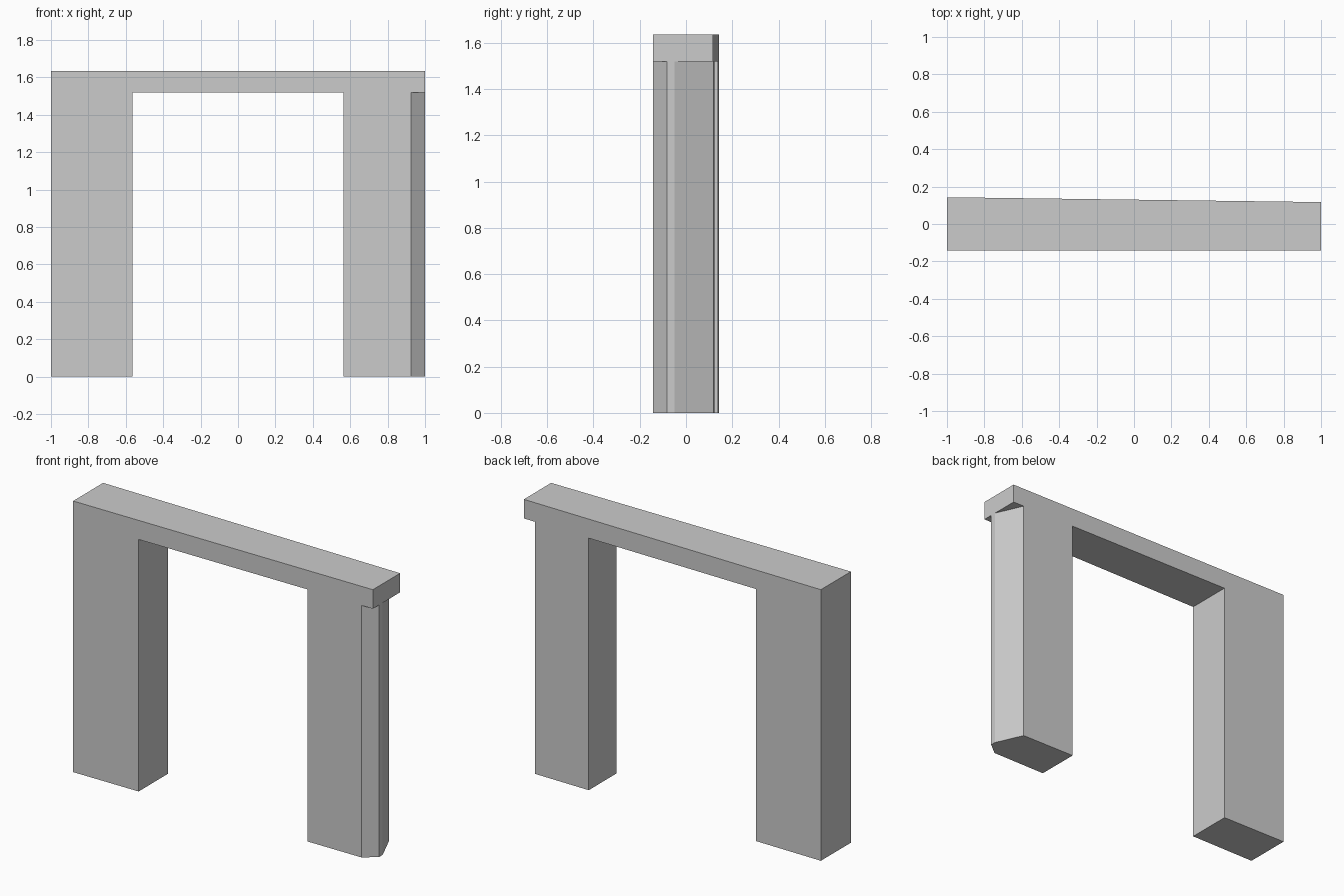
import bpy
import bmesh

cube = bpy.data.objects.get("Cube")
if cube:
    bpy.data.objects.remove(cube, do_unlink=True)

# Single plain grey
grey = bpy.data.materials.new("light_grey")
grey.use_nodes = True
colour = (0.6, 0.6, 0.6, 1)
grey.diffuse_color = colour
grey.node_tree.nodes["Principled BSDF"].inputs["Base Color"].default_value = colour

FRONT = -0.143
OUTER, INNER = 1.0, 0.563
SOFFIT, TOP = 1.52, 1.635


def back(x):
    """Back face runs slightly askew along the width."""
    return 0.13 - 0.013 * x


def prism(name, plan, low, high):
    """Extrude a counter-clockwise ground plan between two heights."""
    bm = bmesh.new()
    base = bm.faces.new([bm.verts.new((x, y, low)) for x, y in plan])
    top = bmesh.ops.extrude_face_region(bm, geom=[base])["geom"]
    verts = [v for v in top if isinstance(v, bmesh.types.BMVert)]
    bmesh.ops.translate(bm, verts=verts, vec=(0, 0, high - low))
    bmesh.ops.recalc_face_normals(bm, faces=bm.faces)
    mesh = bpy.data.meshes.new(name)
    bm.to_mesh(mesh)
    bm.free()
    mesh.materials.append(grey)
    obj = bpy.data.objects.new(name, mesh)
    bpy.context.collection.objects.link(obj)
    return obj


def slab(x0, x1):
    return [(x0, FRONT), (x1, FRONT), (x1, back(x1)), (x0, back(x0))]


# Lintel across the full width
prism("lintel", slab(-OUTER, OUTER), SOFFIT, TOP)

# Plain square pier
prism("right_pier", slab(-OUTER, -INNER), 0, SOFFIT)

# Pier with a faceted nose on its outer end
corner = 0.925
nose = [(OUTER, -0.083), (OUTER, -0.05)]
left = slab(INNER, corner)
prism("left_pier", left[:2] + nose + left[2:], 0, SOFFIT)
